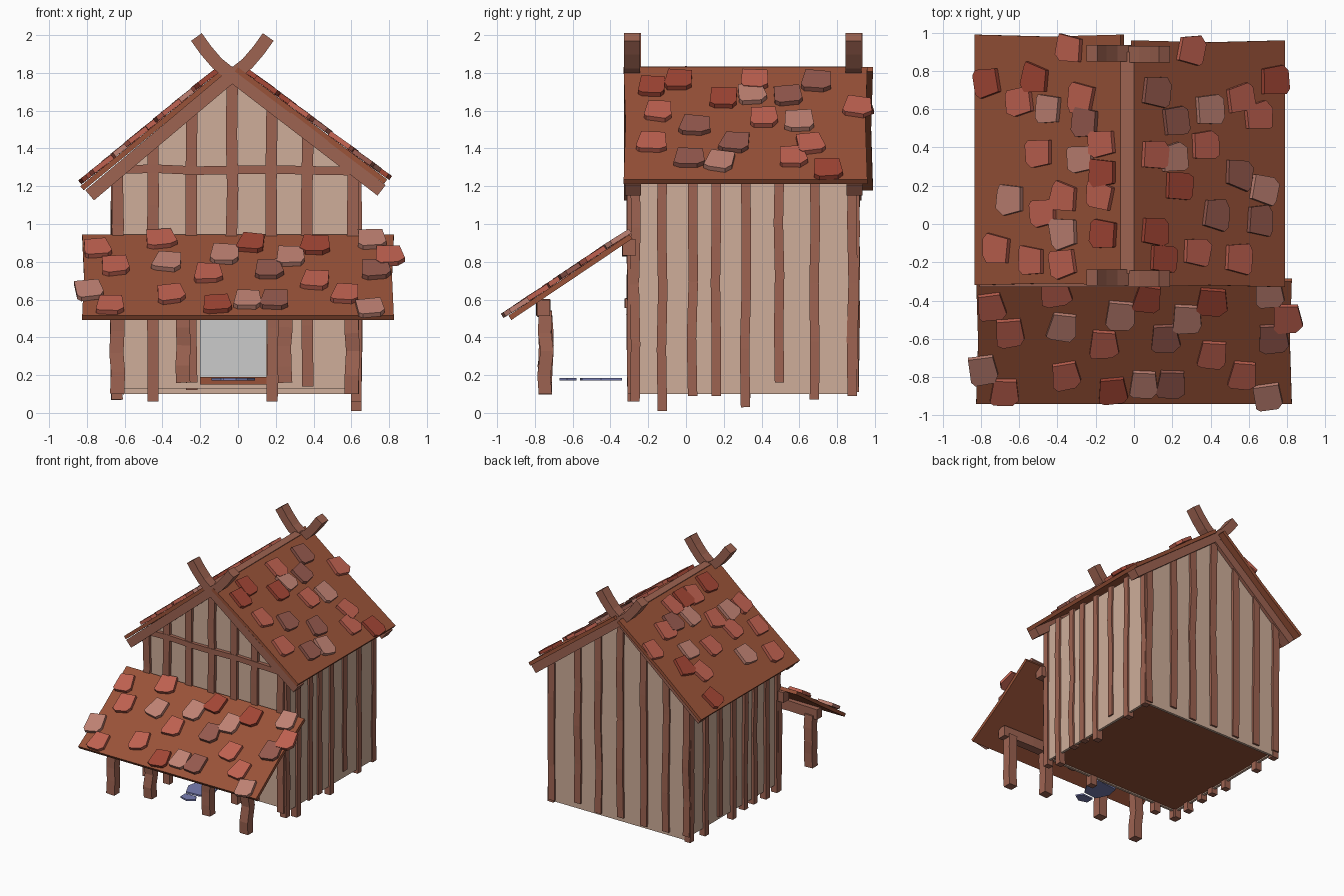
import bpy, bmesh, random
from mathutils import Vector, Matrix

if "Cube" in bpy.data.objects:
    bpy.data.objects.remove(bpy.data.objects["Cube"])

random.seed(4)


def material(name, r, g, b):
    m = bpy.data.materials.new(name)
    m.diffuse_color = (r, g, b, 1)
    m.use_nodes = True
    m.node_tree.nodes["Principled BSDF"].inputs["Base Color"].default_value = m.diffuse_color
    return m


WOOD = material("wood", .34, .125, .083)
PLASTER = material("plaster", .62, .42, .32)
ROOF = material("roof_board", .32, .085, .04)
STONE = material("stone", .19, .21, .45)
TILE = {"R": material("tile_red", .52, .12, .08), "P": material("tile_pale", .52, .22, .17),
        "B": material("tile_brown", .30, .10, .075), "D": material("tile_dark", .36, .06, .035)}


def make(name, bm, mat):
    bmesh.ops.recalc_face_normals(bm, faces=bm.faces)
    me = bpy.data.meshes.new(name)
    bm.to_mesh(me)
    bm.free()
    ob = bpy.data.objects.new(name, me)
    bpy.context.collection.objects.link(ob)
    if mat:
        me.materials.append(mat)
    return ob


def prism(name, outline, depth, frame, mat):
    """Extrude a 2D outline by depth along the frame's third axis."""
    bm = bmesh.new()
    lo = [bm.verts.new(frame @ Vector((u, v, 0))) for u, v in outline]
    hi = [bm.verts.new(frame @ Vector((u, v, depth))) for u, v in outline]
    bm.faces.new(lo)
    bm.faces.new(hi)
    for i in range(len(lo)):
        j = (i + 1) % len(lo)
        bm.faces.new((lo[i], lo[j], hi[j], hi[i]))
    return make(name, bm, mat)


def box(name, a, b, mat):
    return prism(name, [(a[0], a[1]), (b[0], a[1]), (b[0], b[1]), (a[0], b[1])],
                 b[2] - a[2], Matrix.Translation((0, 0, a[2])), mat)


def beam(name, path, w, d, side):
    """Square timber swept along a path; side is the direction of its d size."""
    bm = bmesh.new()
    path, side = [Vector(p) for p in path], Vector(side)
    rings = []
    for i, p in enumerate(path):
        t = (path[min(i + 1, len(path) - 1)] - path[max(i - 1, 0)]).normalized()
        n = t.cross(side).normalized()
        rings.append([bm.verts.new(p + n * a * w / 2 + side * b * d / 2)
                      for a, b in ((-1, -1), (1, -1), (1, 1), (-1, 1))])
    for r, s in zip(rings, rings[1:]):
        for k in range(4):
            bm.faces.new((r[k], r[(k + 1) % 4], s[(k + 1) % 4], s[k]))
    bm.faces.new(rings[0])
    bm.faces.new(rings[-1])
    return make(name, bm, WOOD)


def crooked(a, b, amount, n=4):
    """Path from a to b with small random bends in the middle."""
    a, b = Vector(a), Vector(b)
    pts = [a.lerp(b, i / n) for i in range(n + 1)]
    for p in pts[1:-1]:
        p += Vector([random.uniform(-amount, amount) for _ in range(3)])
    return pts


def gable_z(x):
    return 1.79 - .79 * abs(x + .03)


# walls and floor
gable = [(.63, gable_z(.63)), (-.03, 1.78), (-.65, gable_z(-.65))]
for name, y, bottom in (("front_wall", -.265, .13), ("back_wall", .9, .1)):
    face = Matrix(((1, 0, 0, 0), (0, 0, -1, y), (0, 1, 0, 0), (0, 0, 0, 1)))
    prism(name, [(-.65, bottom), (.63, bottom)] + gable, .02, face, PLASTER)
box("left_wall", (-.65, -.28, .13), (-.63, .9, 1.27), PLASTER)
box("right_wall", (.62, -.28, .1), (.64, .9, 1.27), PLASTER)
box("floor", (-.63, -.27, .14), (.62, .89, .16), ROOF)

# door, sill and lintel
box("door", (-.2, -.294, .19), (.15, -.284, .6), None)
box("door_sill", (-.2, -.31, .15), (.15, -.27, .19), ROOF)
beam("door_lintel", crooked((-.27, -.3, .58), (.21, -.3, .58), .004), .05, .045, (0, 1, 0))

# wall posts
X, Y = (1, 0, 0), (0, 1, 0)
front = [(-.64, .07), (-.45, .06), (-.245, .16), (-.03, .6), (.18, .06), (.37, .14), (.61, .1)]
for i, (x, z) in enumerate(front):
    top = gable_z(x) - .02
    beam(f"front_post_{i}", crooked((x, -.285, z), (x, -.285, top), .007), .06, .05, Y)
    zb = random.uniform(.1, .15)
    beam(f"back_post_{i}", crooked((x, .89, zb), (x, .89, top), .007), .06, .05, Y)
sides = [(-.27, .06), (-.125, .01), (.035, .09), (.16, .09), (.315, .03), (.495, .16), (.68, .07), (.88, .09)]
for i, (y, z) in enumerate(sides):
    beam(f"right_post_{i}", crooked((.625, y, z), (.625, y, 1.29), .006), .05, .055, X)
    beam(f"left_post_{i}", crooked((-.645, y, max(z, .07)), (-.645, y, 1.27), .006), .05, .055, X)

# gable tie beam, ridge beam and crossed barge boards with horns
beam("gable_beam", crooked((-.63, -.292, 1.29), (.59, -.292, 1.28), .006, 6), .045, .05, Y)
beam("ridge_beam", [(-.035, -.26, 1.80), (-.035, .9, 1.80)], .07, .07, X)
for end, y in (("front", -.283), ("back", .89)):
    for side, s, foot in (("right", 1, (.79, 1.178)), ("left", -1, (.755, 1.152))):
        path = [(-.03 + s * dx, y + s * .003, z) for dx, z in
                (foot, (.03, 1.762), (-.08, 1.85), (-.14, 1.92), (-.19, 1.99))]
        beam(f"{end}_barge_{side}", path, .07, .085, Y)

# porch posts and beams
for i, (x, z) in enumerate(((-.64, .1), (-.29, .16), (.25, .16), (.6, .1))):
    beam(f"porch_post_{i}", crooked((x, -.745, z), (x, -.745, .54), .01, 4), .075, .07, Y)
beam("porch_front_beam", crooked((-.71, -.755, .555), (.68, -.755, .555), .006, 5), .085, .07, Y)
beam("porch_wall_beam", crooked((-.72, -.3, .875), (.69, -.3, .875), .005, 5), .085, .07, Y)


def roof(name, top, low, span, axis, tiles):
    """Slab sloping from top to low with scattered tiles (axis 0 or 2 locates them along the slope)."""
    top, low = Vector(top), Vector(low)
    up = (top - low).normalized()
    level = Vector((1, 0, 0)) if axis == 2 else Vector((0, 1, 0))
    if level.cross(up).z < 0:
        level = -level
    n = level.cross(up)
    sign = level.x + level.y
    rot = Matrix((level, up, n)).transposed().to_4x4()
    length = (top - low).length
    a, b = sorted((span[0] * sign, span[1] * sign))
    outline = [(a, 0), (b, 0), (b - .01, -length / 2), (b, -length), (a, -length), (a + .01, -length / 2)]
    prism(name, outline, -.028, Matrix.Translation(top) @ rot, ROOF)
    for i, (p, q, colour) in enumerate(tiles):
        across, along = (p, q) if axis == 2 else (q, p)
        t = (along - top[axis]) / (low[axis] - top[axis])
        pos = top.lerp(low, t) + level * across * sign + n * .002
        shape = [(-.06, .075), (.06, .075), (.075, -.045), (.045, -.08), (-.05, -.08), (-.072, -.06)]
        shape = [(u * random.uniform(.9, 1.15), v * random.uniform(.9, 1.1)) for u, v in shape]
        turn = Matrix.Rotation(random.uniform(-.2, .2), 4, 'Z') @ Matrix.Rotation(-.03, 4, 'X')
        prism(f"{name}_tile_{i}", shape, .026, Matrix.Translation(pos) @ rot @ turn, TILE[colour])


# main roof, right and left slopes: tiles as x, y, colour
roof("right_roof", (0, 0, 1.83), (.79, 0, 1.235), (-.33, .96), 0, [
    (.11, .69, "B"), (.29, .91, "R"), (.21, .54, "B"), (.39, .6, "P"), (.55, .66, "R"),
    (.73, .75, "D"), (.64, .56, "R"), (.36, .41, "R"), (.2, .34, "P"), (.1, .36, "R"),
    (.42, .05, "B"), (.67, .18, "P"), (.65, .02, "B"), (.54, -.18, "R"), (.32, -.15, "R"),
    (.1, -.04, "D"), (.23, .2, "D"), (.54, .26, "B"), (.15, -.18, "D")])
roof("left_roof", (-.07, 0, 1.83), (-.835, 0, 1.2), (-.32, .99), 0, [
    (-.76, .74, "D"), (-.51, .76, "D"), (-.59, .64, "R"), (-.44, .6, "P"), (-.27, .66, "R"),
    (-.25, .53, "B"), (-.16, .42, "R"), (-.27, .34, "P"), (-.49, .37, "R"), (-.64, .13, "P"),
    (-.36, .14, "R"), (-.16, .27, "D"), (-.47, .06, "R"), (-.36, -.05, "P"), (-.71, -.13, "R"),
    (-.53, -.19, "R"), (-.36, -.21, "R"), (-.15, -.05, "D"), (-.17, .15, "R"), (-.33, .92, "R")])

# porch roof: tiles as x, z, colour
roof("porch_roof", (0, -.3, .945), (0, -.94, .515), (-.825, .825), 2, [
    (-.75, .86, "R"), (-.65, .77, "R"), (-.41, .91, "R"), (-.37, .79, "P"), (-.07, .83, "P"),
    (.07, .89, "D"), (-.16, .73, "R"), (-.36, .62, "R"), (-.79, .64, "P"), (-.68, .56, "R"),
    (-.11, .565, "D"), (.16, .75, "B"), (.19, .59, "B"), (.41, .88, "D"), (.28, .82, "P"),
    (.41, .69, "R"), (.57, .62, "R"), (.71, .91, "P"), (.80, .82, "R"), (.73, .75, "B"),
    (.70, .545, "P"), (.05, .59, "P")])

# doorstep stones
level = Matrix.Translation((0, 0, .172))
prism("large_step_stone", [(-.12, -.36), (.06, -.34), (.09, -.45), (.03, -.55), (-.09, -.56), (-.14, -.46)],
      .014, level, STONE)
prism("small_step_stone", [(-.08, -.585), (.02, -.58), (.05, -.63), (-.01, -.67), (-.08, -.65)],
      .012, level, STONE)
